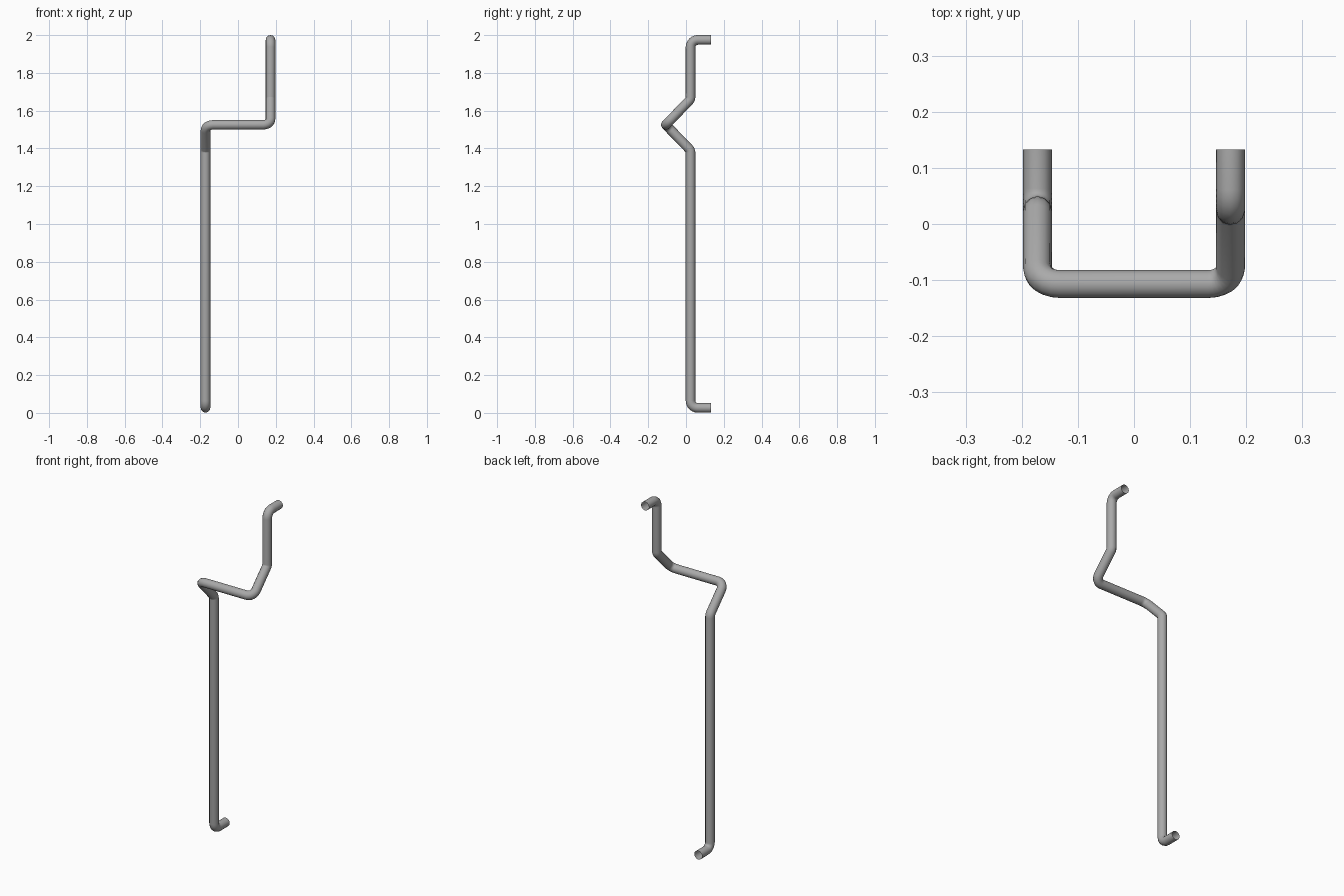
import bpy, math
from mathutils import Vector, Matrix

if "Cube" in bpy.data.objects:
    bpy.data.objects.remove(bpy.data.objects["Cube"])

R = 0.0255  # tube radius
X = 0.172

# Centre line corners: (point, bend radius, arc steps)
path = [
    ((-X, 0.133, 0.0265), 0, 0),
    ((-X, 0.024, 0.0265), 0.038, 6),
    ((-X, 0.024, 1.390), 0.03, 3),
    ((-X, -0.107, 1.525), 0.04, 6),
    ((X, -0.107, 1.525), 0.04, 6),
    ((X, 0.024, 1.660), 0.03, 3),
    ((X, 0.024, 1.9745), 0.038, 6),
    ((X, 0.133, 1.9745), 0, 0),
]


def rounded(path):
    """Replace every corner with a circular arc."""
    pts = []
    for i, (p, r, n) in enumerate(path):
        p = Vector(p)
        if r == 0:
            pts.append(p)
            continue
        a = (Vector(path[i - 1][0]) - p).normalized()
        b = (Vector(path[i + 1][0]) - p).normalized()
        turn = math.pi - a.angle(b)
        start = p + a * r * math.tan(turn / 2)
        centre = p + (a + b).normalized() * r / math.cos(turn / 2)
        axis = (-a).cross(b).normalized()
        for k in range(n + 1):
            rot = Matrix.Rotation(turn * k / n, 3, axis)
            pts.append(centre + rot @ (start - centre))
    return pts


# Bent handle tube with open ends
pts = rounded(path)
curve = bpy.data.curves.new("bent_handle", 'CURVE')
curve.dimensions = '3D'
curve.bevel_depth = R
curve.bevel_resolution = 4
curve.use_fill_caps = False
sp = curve.splines.new('POLY')
sp.points.add(len(pts) - 1)
for q, p in zip(sp.points, pts):
    q.co = (*p, 1)
obj = bpy.data.objects.new("bent_handle", curve)
bpy.context.collection.objects.link(obj)

# Dark metal
metal = bpy.data.materials.new("dark_metal")
metal.diffuse_color = (0.4, 0.4, 0.4, 1)
metal.use_nodes = True
metal.node_tree.nodes["Principled BSDF"].inputs["Base Color"].default_value = metal.diffuse_color
curve.materials.append(metal)

# Turn into a smooth shaded mesh
bpy.context.view_layer.objects.active = obj
obj.select_set(True)
bpy.ops.object.convert(target='MESH')
bpy.ops.object.shade_smooth_by_angle(angle=math.radians(40))
